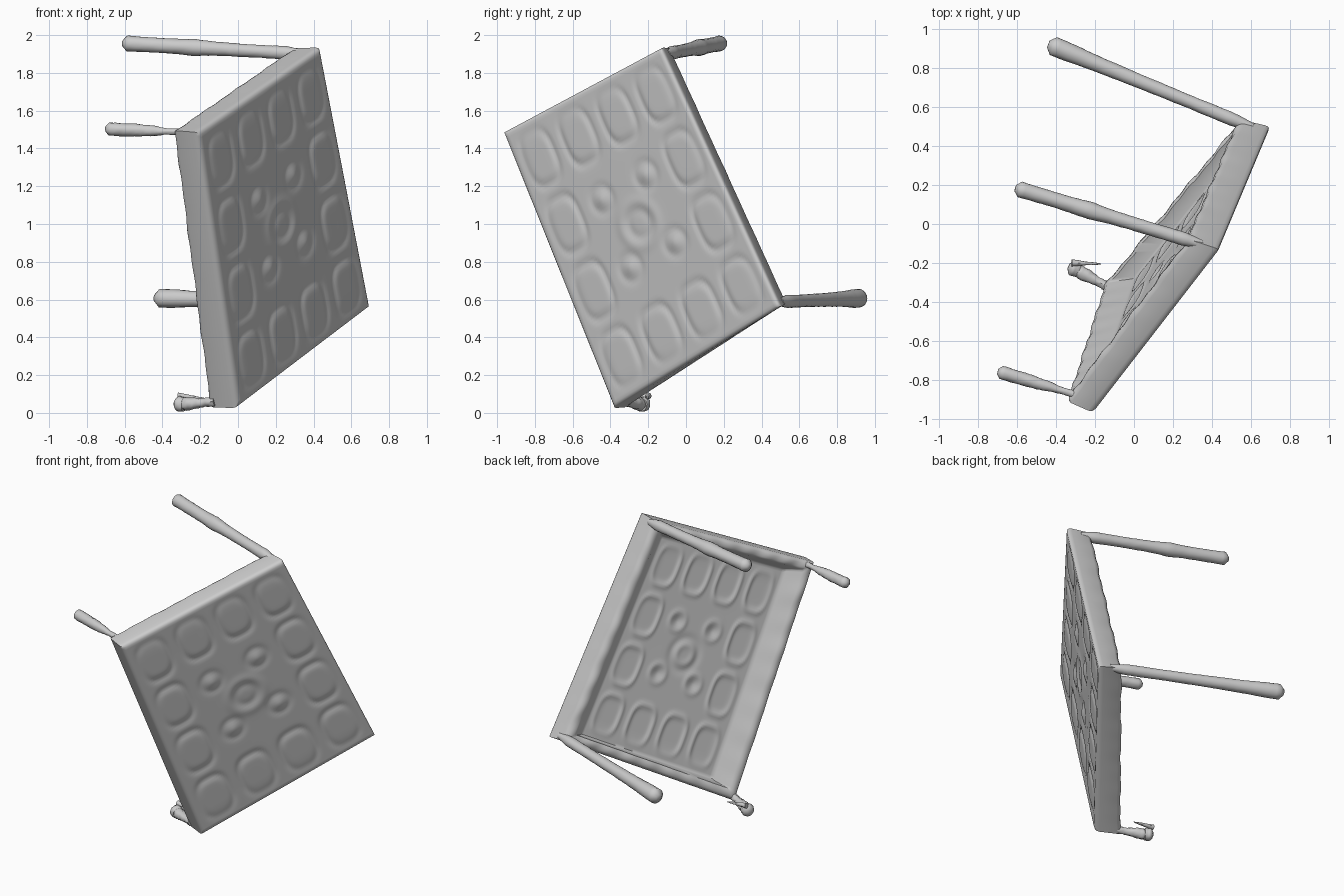
import bpy, bmesh, math, random
from mathutils import Vector as V

if "Cube" in bpy.data.objects:
    bpy.data.objects.remove(bpy.data.objects["Cube"])

random.seed(4)
# Tilted table frame: outer corners of the top, and matching rim corners of the apron
A, B, C, D = V((.44, -.13, 1.935)), V((-.21, -.97, 1.485)), V((.705, .50, .56)), V((.0, -.385, .025))
A2, B2, C2, D2 = V((.285, -.08, 1.93)), V((-.345, -.91, 1.495)), V((.55, .535, .585)), V((-.155, -.315, .03))
LU, LV = 1.17, 1.52
NORMAL = (B - A).cross(C - A).normalized()
N = 90
DEPTH = .45  # how far the underside sits inside the apron


def lerp4(a, b, c, d, u, v):
    return (a * (1 - u) + b * u) * (1 - v) + (c * (1 - u) + d * u) * v


def place(u, v, w):
    return lerp4(A, B, C, D, u, v).lerp(lerp4(A2, B2, C2, D2, u, v), w)


def relief(u, v):
    """Height of the pressed pattern: twelve border panels and a rosette in the middle."""
    h = 0
    i, j = min(3, int(u * 4)), min(3, int(v * 4))
    x, y = (u * 4 - i - .5) * 2, (v * 4 - j - .5) * 2
    if i in (0, 3) or j in (0, 3):
        d = (abs(x / .72) ** 3 + abs(y / .78) ** 3) ** (1 / 3)
        h += -.007 * math.exp(-((d - 1) / .13) ** 2) + .003 / (1 + math.exp((d - .8) * 20))
    else:
        r = math.hypot((u - .5) * LU, (v - .5) * LV)
        h += .005 * math.exp(-((r - .12) / .03) ** 2) - .005 * math.exp(-((r - .07) / .025) ** 2)
        for cx, cy in ((.36, .36), (.64, .36), (.36, .62), (.64, .62)):
            q = math.hypot((u - cx) * LU, (v - cy) * LV)
            h += .010 * math.exp(-(q / .035) ** 2) - .005 * math.exp(-((q - .07) / .02) ** 2)
    return h


def make_object(name, bm, angle=50):
    bmesh.ops.recalc_face_normals(bm, faces=bm.faces)
    me = bpy.data.meshes.new(name)
    bm.to_mesh(me)
    bm.free()
    ob = bpy.data.objects.new(name, me)
    bpy.context.collection.objects.link(ob)
    bpy.ops.object.select_all(action='DESELECT')
    ob.select_set(True)
    bpy.context.view_layer.objects.active = ob
    bpy.ops.object.shade_smooth_by_angle(angle=math.radians(angle))
    return ob


# Share of the inset used on each side (u start, u end, v start, v end), for the inner slopes
SLOPE = (1.15, 1.1, .8, .6)


def inset_uv(s, t, inset, uneven):
    k = SLOPE if uneven else (1, 1, 1, 1)
    u0, u1 = inset * k[0] / LU, 1 - inset * k[1] / LU
    v0, v1 = inset * k[2] / LV, 1 - inset * k[3] / LV
    return u0 + (u1 - u0) * s, v0 + (v1 - v0) * t


def sheet(bm, inset, w, uneven=False):
    """Patterned grid inset from the outline; the edge is kept flat."""
    rows = []
    for j in range(N + 1):
        row = []
        for i in range(N + 1):
            s, t = i / N, j / N
            u, v = inset_uv(s, t, inset, uneven)
            fade = min(1, 12 * min(s, t, 1 - s, 1 - t))
            row.append(bm.verts.new(place(u, v, w) + NORMAL * relief(s, t) * fade))
        rows.append(row)
    for j in range(N):
        for i in range(N):
            bm.faces.new((rows[j][i], rows[j][i + 1], rows[j + 1][i + 1], rows[j + 1][i]))


def ring(bm, inset, w, wobble, uneven=False):
    pts = [(i / N, 0) for i in range(N)] + [(1, i / N) for i in range(N)]
    pts += [(1 - i / N, 1) for i in range(N)] + [(0, 1 - i / N) for i in range(N)]
    out = []
    for k, (s, t) in enumerate(pts):
        bump = wobble * (math.sin(k * .55) * .6 + math.sin(k * .23 + 1) * .6)
        out.append(bm.verts.new(place(*inset_uv(s, t, inset, uneven), w) + NORMAL * bump))
    return out


# Tabletop: patterned sheet, apron around it, sloped inside and patterned underside
bm = bmesh.new()
sheet(bm, .02, 0)
profile = [(.02, 0, 0), (.008, .04, 0), (.002, .10, 0), (0, .2, 0), (0, .85, .001), (.006, .95, .003),
           (.02, 1.01, .004), (.045, 1.01, .004), (.06, .95, .003), (.115, DEPTH + .06, 0, True), (.13, DEPTH, 0, True)]
rings = [ring(bm, *p) for p in profile]
for r, q in zip(rings, rings[1:]):
    for k in range(4 * N):
        m = (k + 1) % (4 * N)
        bm.faces.new((r[k], r[m], q[m], q[k]))
sheet(bm, .13, DEPTH, True)
bmesh.ops.remove_doubles(bm, verts=bm.verts, dist=.0001)
make_object("tabletop", bm)


def tube(name, start, end, radii, rough=.0, sides=20, steps=40):
    """Round rod with radii spread evenly along it and a rounded far end."""
    start, end = V(start), V(end)
    axis = (end - start).normalized()
    side = axis.cross(V((0, 0, 1))).normalized()
    up = side.cross(axis)
    length = (end - start).length
    bm = bmesh.new()
    loops = []
    for k in range(steps + 1):
        t = k / steps
        f = t * (len(radii) - 1)
        i = min(int(f), len(radii) - 2)
        r = radii[i] + (radii[i + 1] - radii[i]) * (f - i)
        gap = (1 - t) * length / .025
        r *= math.sqrt(max(.15, 1 - (1 - min(1, gap)) ** 2))
        loop = []
        for s in range(sides):
            ang = 2 * math.pi * s / sides
            rr = r + random.uniform(-rough, rough)
            loop.append(bm.verts.new(start.lerp(end, t) + (side * math.cos(ang) + up * math.sin(ang)) * rr))
        loops.append(loop)
    for p, q in zip(loops, loops[1:]):
        for s in range(sides):
            m = (s + 1) % sides
            bm.faces.new((p[s], p[m], q[m], q[s]))
    bm.faces.new(loops[0])
    bm.faces.new(loops[-1])
    return make_object(name, bm)


# Two full legs, each with a slight swelling
tube("upper_leg", (.35, -.105, 1.90), (-.61, .185, 1.957),
     (.022, .036, .034, .034, .035, .037, .045, .04, .039, .04, .042), .001)
tube("rear_leg", (.61, .495, .588), (-.44, .925, .607),
     (.022, .034, .034, .033, .034, .035, .037, .039, .042, .048, .05), .001)
# Two broken legs: a rough stump and a short splinter
tube("front_leg_stump", (-.29, -.88, 1.487), (-.70, -.757, 1.503), (.02, .016, .028, .033, .034, .036), .002, 16, 24)
tube("bottom_leg_stump", (-.12, -.33, .06), (-.30, -.235, .045), (.025, .022, .032, .036), .003, 16, 16)
tube("bottom_leg_knob", (-.285, -.24, .045), (-.335, -.215, .05), (.036, .042, .036), .003, 16, 8)
tube("splinter", (-.32, -.2, .09), (-.17, -.205, .075), (.018, .010, .004), .001, 8, 12)
